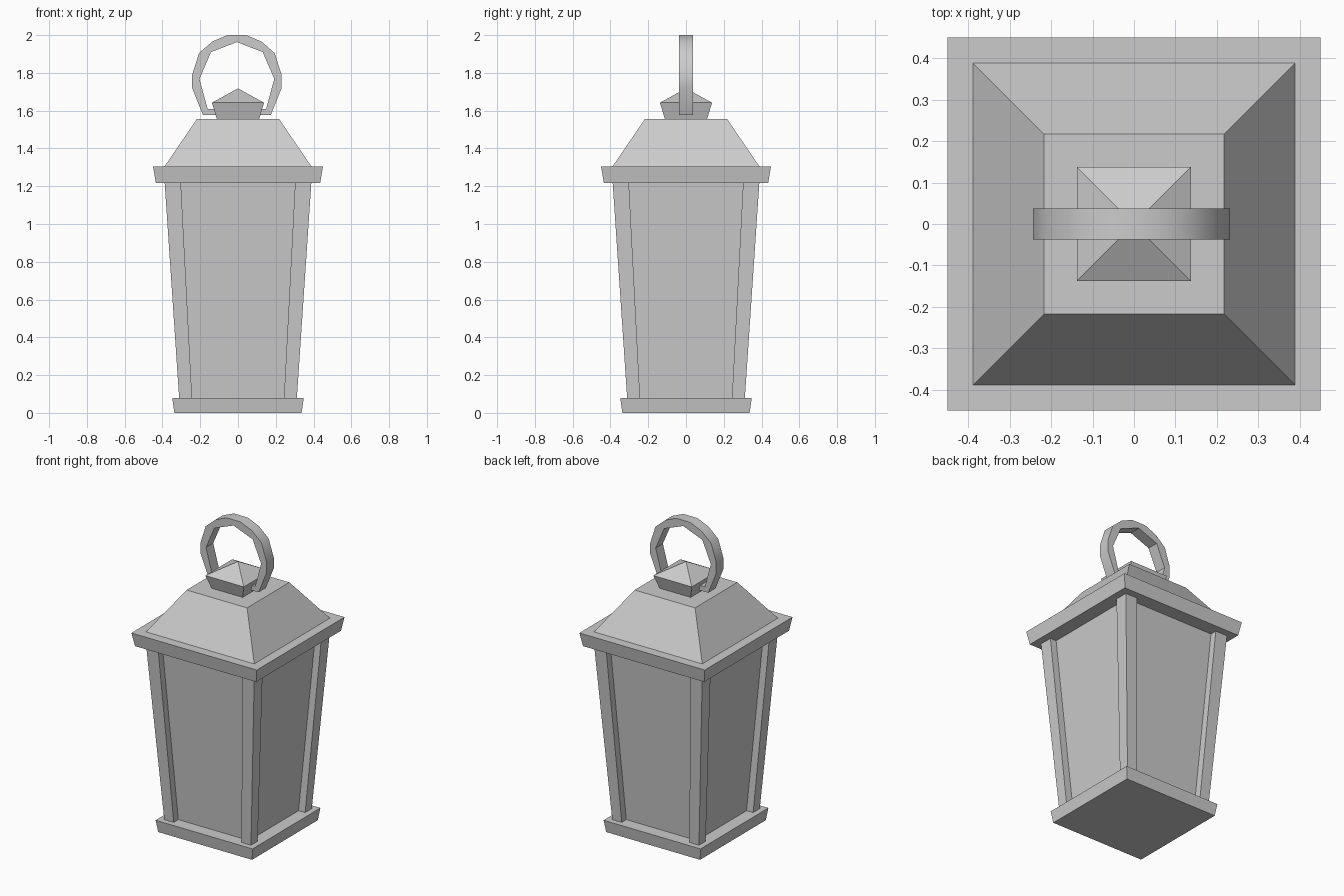
import bpy
import bmesh
from mathutils import Vector

cube = bpy.data.objects.get("Cube")
if cube:
    bpy.data.objects.remove(cube, do_unlink=True)

GREY = (0.6, 0.6, 0.6, 1)
metal = bpy.data.materials.new("plain_grey")
metal.use_nodes = True
metal.diffuse_color = GREY
metal.node_tree.nodes["Principled BSDF"].inputs["Base Color"].default_value = GREY


def finish(name, bm):
    bmesh.ops.remove_doubles(bm, verts=bm.verts, dist=0.0005)
    bmesh.ops.recalc_face_normals(bm, faces=bm.faces)
    mesh = bpy.data.meshes.new(name)
    bm.to_mesh(mesh)
    bm.free()
    mesh.materials.append(metal)
    obj = bpy.data.objects.new(name, mesh)
    bpy.context.collection.objects.link(obj)
    return obj


def loft(name, levels):
    """Square sections (x0, x1, y0, y1, z) joined from bottom to top."""
    bm = bmesh.new()
    rings = [[bm.verts.new(p) for p in
              ((x0, y0, z), (x1, y0, z), (x1, y1, z), (x0, y1, z))]
             for x0, x1, y0, y1, z in levels]
    for low, high in zip(rings, rings[1:]):
        for i in range(4):
            j = (i + 1) % 4
            bm.faces.new((low[i], low[j], high[j], high[i]))
    bm.faces.new(rings[0][::-1])
    bm.faces.new(rings[-1])
    return finish(name, bm)


def taper(name, *steps):
    return loft(name, [(-h, h, -h, h, z) for h, z in steps])


# Stacked body
taper("base", (0.337, 0), (0.348, 0.078))
taper("glass_body", (0.264, 0.07), (0.345, 1.23))
taper("eave_slab", (0.435, 1.218), (0.45, 1.305))
taper("roof", (0.392, 1.3), (0.217, 1.557))

# Small cap with a pyramid top
bm = bmesh.new()
bm.free()
taper("cap", (0.11, 1.55), (0.138, 1.642), (0.00005, 1.718))

# Leaning corner posts
for side, sx in (("left", 1), ("right", -1)):
    for end, sy in (("front", -1), ("back", 1)):
        levels = []
        for inner, outer, z in ((0.243, 0.311, 0.07), (0.303, 0.389, 1.23)):
            xs = sorted((sx * inner, sx * outer))
            ys = sorted((sy * inner, sy * outer))
            levels.append((*xs, *ys, z))
        loft(f"{end}_{side}_post", levels)

# Ring handle: outer and inner outlines mirrored, filled between and thickened
outer_half = [(0.18, 1.578), (0.237, 1.72), (0.237, 1.79),
              (0.2, 1.905), (0.13, 1.966), (0.05, 2.0)]
inner_half = [(0.155, 1.61), (0.198, 1.768), (0.137, 1.91)]
outer = outer_half + [(-x, z) for x, z in reversed(outer_half)]
inner = inner_half + [(0, 1.963)] + [(-x, z) for x, z in reversed(inner_half)]
bm = bmesh.new()
edges = []
for outline in (outer, inner):
    verts = [bm.verts.new((x - 0.006, -0.037, z)) for x, z in outline]
    edges += [bm.edges.new((verts[i - 1], verts[i])) for i in range(len(verts))]
bmesh.ops.triangle_fill(bm, edges=edges, use_beauty=True)
out = bmesh.ops.extrude_face_region(bm, geom=bm.faces[:], use_keep_orig=True)
moved = [v for v in out["geom"] if isinstance(v, bmesh.types.BMVert)]
bmesh.ops.translate(bm, verts=moved, vec=Vector((0, 0.074, 0)))
handle = finish("ring_handle", bm)

bpy.ops.object.select_all(action="DESELECT")
handle.select_set(True)
bpy.context.view_layer.objects.active = handle
bpy.ops.object.shade_smooth_by_angle(angle=0.6)
